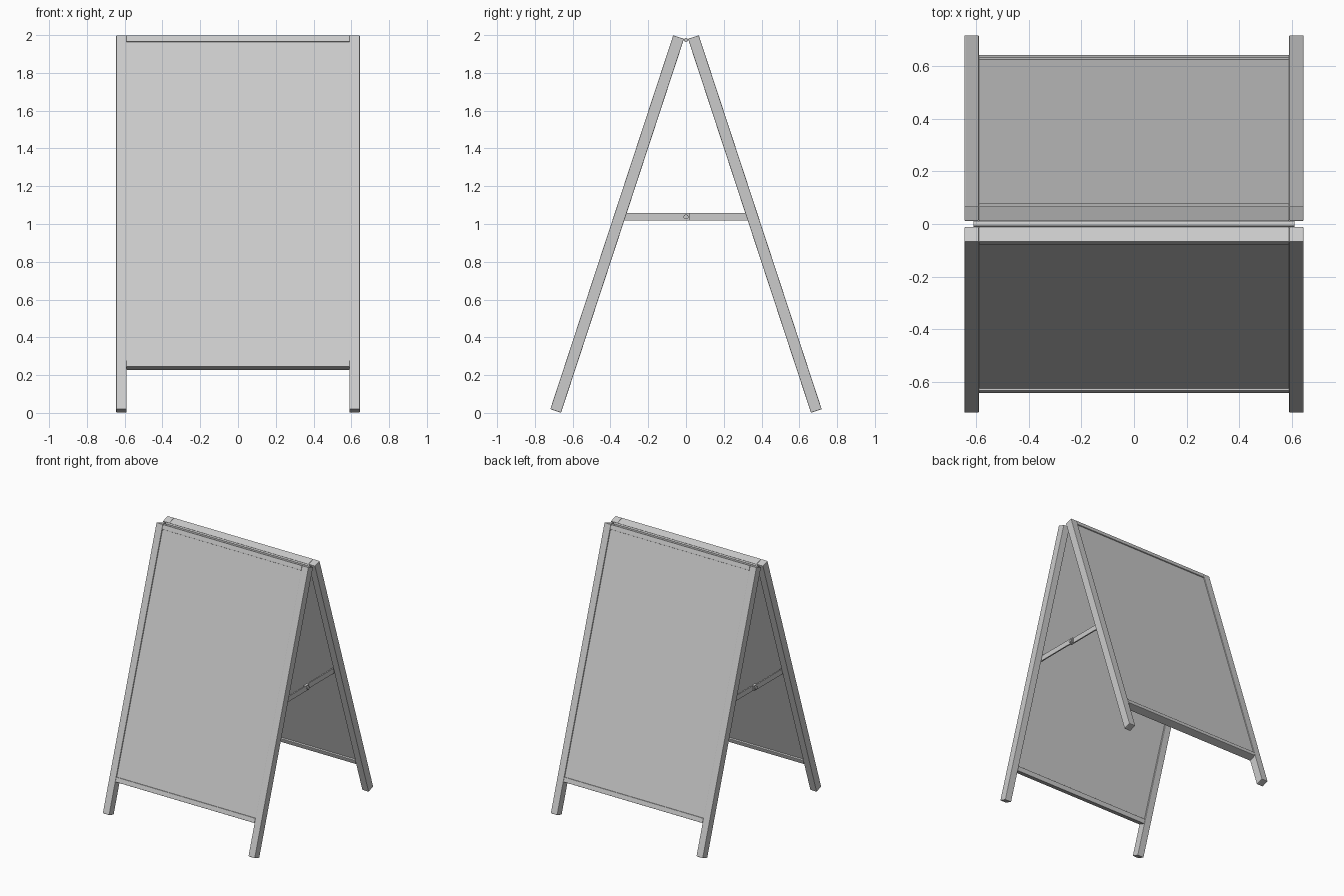
import bpy
from math import radians
from mathutils import Matrix, Vector

cube = bpy.data.objects.get("Cube")
if cube:
    bpy.data.objects.remove(cube, do_unlink=True)

grey = bpy.data.materials.new("plain_grey")
grey.use_nodes = True
GREY = (0.6, 0.6, 0.6, 1)
grey.diffuse_color = GREY
grey.node_tree.nodes["Principled BSDF"].inputs["Base Color"].default_value = GREY

LENGTH = 2.084       # leg length along its slope
WIDTH = 0.645        # half width of the board
INNER = 0.59         # half width of the opening
DEPTH = 0.03         # half depth of the frame
RAIL = 0.035         # height of the cross rails
RAIL_BASE = 0.238    # start of the bottom rail along the slope
LEAN = Matrix.Translation((0, -0.69, 0.01)) @ Matrix.Rotation(radians(-18.2), 4, "X")


def finish(obj, name, matrix, bevel):
    obj.name = name
    obj.data.materials.append(grey)
    obj.matrix_world = matrix
    if bevel:
        mod = obj.modifiers.new("soft_edges", "BEVEL")
        mod.width = bevel
        mod.segments = 2
    return obj


def box(name, low, high, matrix=Matrix(), bevel=0.0):
    low, high = Vector(low), Vector(high)
    bpy.ops.mesh.primitive_cube_add(size=1)
    obj = bpy.context.object
    obj.data.transform(Matrix.Translation((low + high) / 2) @ Matrix.Diagonal((*(high - low), 1)))
    return finish(obj, name, matrix, bevel)


def rod(name, radius, x0, x1, y, z):
    bpy.ops.mesh.primitive_cylinder_add(vertices=16, radius=radius, depth=x1 - x0)
    place = Matrix.Translation(((x0 + x1) / 2, y, z)) @ Matrix.Rotation(radians(90), 4, "Y")
    obj = finish(bpy.context.object, name, place, 0)
    bpy.ops.object.shade_smooth_by_angle()
    return obj


# Two identical leaning boards, each with its brace halves
for side, turn in (("front", 0), ("back", 180)):
    spin = Matrix.Rotation(radians(turn), 4, "Z")
    frame = spin @ LEAN
    for hand, s in (("left", 1), ("right", -1)):
        xs = sorted((s * INNER, s * WIDTH))
        box(f"{side}_{hand}_leg", (xs[0], -DEPTH, 0), (xs[1], DEPTH, LENGTH), frame, 0.004)
        # Flat brace half fixed to the inner face of the leg
        outer = INNER - (0.01 if turn else 0)
        bx = sorted((s * outer, s * (outer - 0.01)))
        box(f"{side}_{hand}_brace", (bx[0], -0.335, 1.018), (bx[1], 0.018, 1.058), spin)
    box(f"{side}_top_rail", (-INNER, -DEPTH, LENGTH - RAIL), (INNER, DEPTH, LENGTH), frame, 0.003)
    box(f"{side}_bottom_rail", (-INNER, -DEPTH, RAIL_BASE), (INNER, DEPTH, RAIL_BASE + RAIL), frame, 0.003)
    # Recessed writing panel
    box(f"{side}_panel", (-INNER, -DEPTH + 0.008, RAIL_BASE + 0.01),
        (INNER, DEPTH - 0.012, LENGTH - 0.01), frame)

# Brace pivots and the hinge between the boards
rod("left_brace_pivot", 0.013, INNER - 0.028, INNER + 0.008, 0, 1.038)
rod("right_brace_pivot", 0.013, -INNER - 0.008, -INNER + 0.028, 0, 1.038)
rod("hinge_rod", 0.011, -INNER - 0.02, INNER + 0.02, 0, 1.974)
